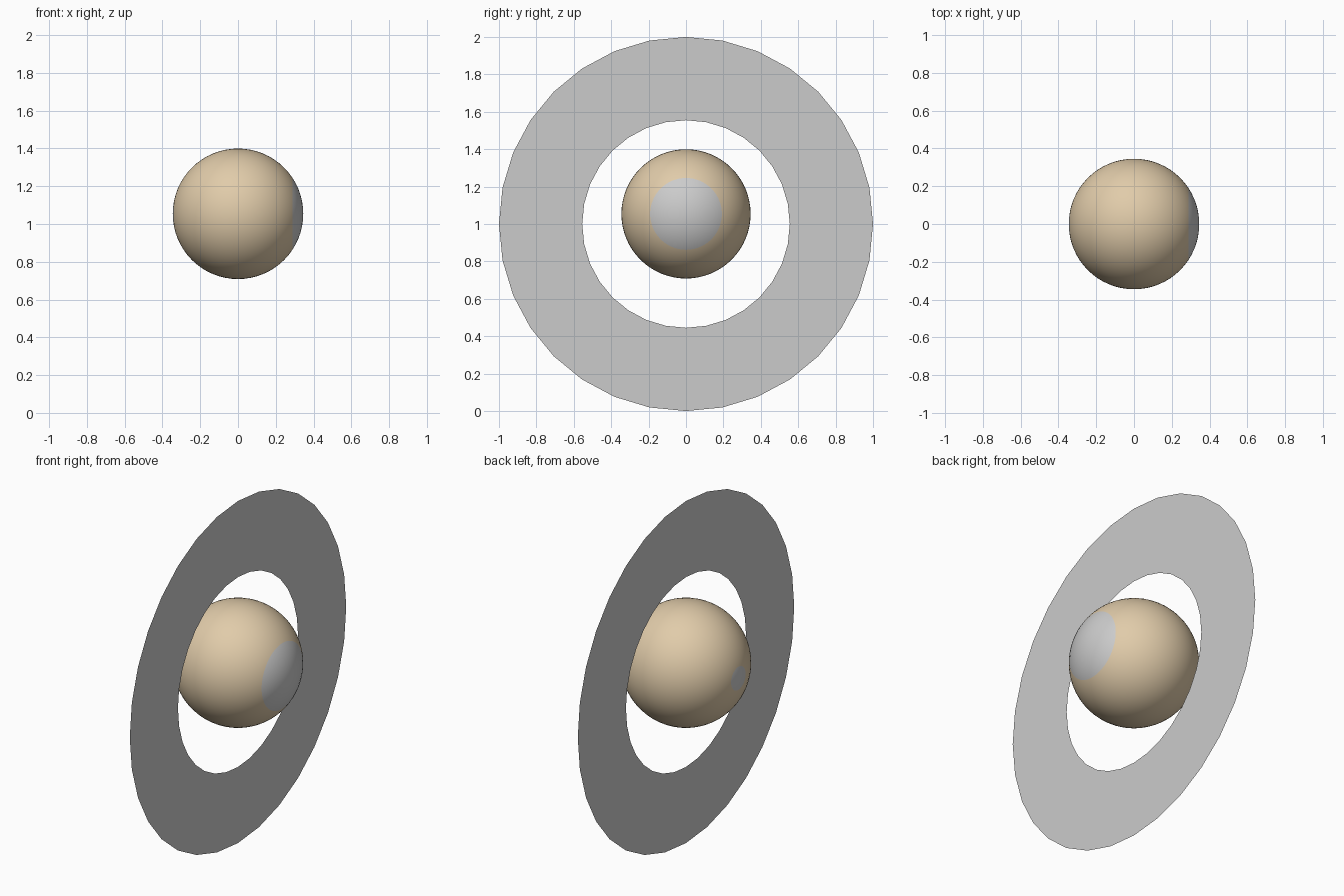
import bpy, bmesh, math
from mathutils import Matrix

if "Cube" in bpy.data.objects:
    bpy.data.objects.remove(bpy.data.objects["Cube"])

RADIUS = 0.3455
STEP = math.pi / 32          # latitude step of the globe


def material(name, rgb):
    m = bpy.data.materials.new(name)
    m.diffuse_color = (*rgb, 1.0)
    m.use_nodes = True
    m.node_tree.nodes["Principled BSDF"].inputs["Base Color"].default_value = m.diffuse_color
    return m


def make_object(name, bm, mats, z):
    mesh = bpy.data.meshes.new(name)
    bm.to_mesh(mesh)
    bm.free()
    for m in mats:
        mesh.materials.append(m)
    ob = bpy.data.objects.new(name, mesh)
    ob.location.z = z
    bpy.context.collection.objects.link(ob)
    return ob


tan = material("sandy tan", (0.75, 0.60, 0.40))
grey = material("pale grey", (0.60, 0.60, 0.60))

# Globe with its poles along x, a wide grey cap on +x and a small one on -x
bm = bmesh.new()
bmesh.ops.create_uvsphere(bm, u_segments=64, v_segments=32, radius=RADIUS,
                          matrix=Matrix.Rotation(math.pi / 2, 4, 'Y'))
for f in bm.faces:
    f.smooth = True
    x = f.calc_center_median().x
    if x > RADIUS * math.cos(6 * STEP) or x < -RADIUS * math.cos(2 * STEP):
        f.material_index = 1
make_object("planet_globe", bm, [tan, grey], 1.054)

# Flat upright ring in the plane x = 0
bm = bmesh.new()
SIDES = 32


def circle(r):
    angles = [2 * math.pi * i / SIDES for i in range(SIDES)]
    return [bm.verts.new((0, r * math.cos(a), r * math.sin(a))) for a in angles]


inner, outer = circle(0.555), circle(1.0)
for i in range(SIDES):
    j = (i + 1) % SIDES
    bm.faces.new((inner[i], outer[i], outer[j], inner[j]))
make_object("planet_ring", bm, [grey], 1.0)
